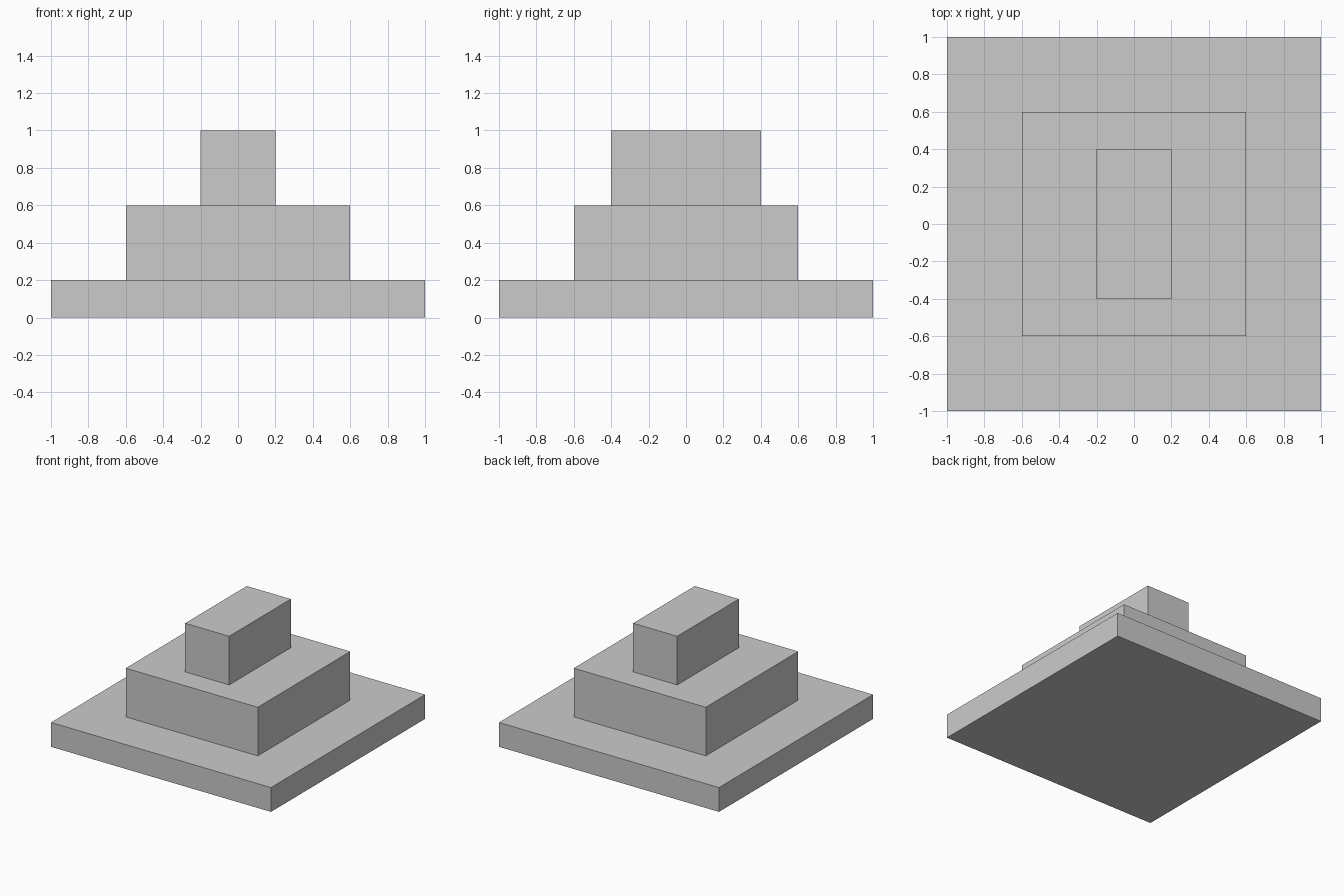
import bpy

if "Cube" in bpy.data.objects:
    bpy.data.objects.remove(bpy.data.objects["Cube"])


def block(name, width, depth, bottom, top):
    """Axis-aligned box centred on x = y = 0, spanning bottom to top."""
    bpy.ops.mesh.primitive_cube_add(size=1, location=(0, 0, (bottom + top) / 2))
    obj = bpy.context.object
    obj.name = name
    obj.scale = (width, depth, top - bottom)
    bpy.ops.object.transform_apply(location=False, rotation=False, scale=True)
    return obj


# Three stacked tiers: name, width, depth, height
tiers = [
    ("base_slab", 2.0, 2.0, 0.2),
    ("middle_block", 1.2, 1.2, 0.4),
    ("top_block", 0.4, 0.8, 0.4),
]

z = 0.0
for name, width, depth, height in tiers:
    block(name, width, depth, z, z + height)
    z += height
